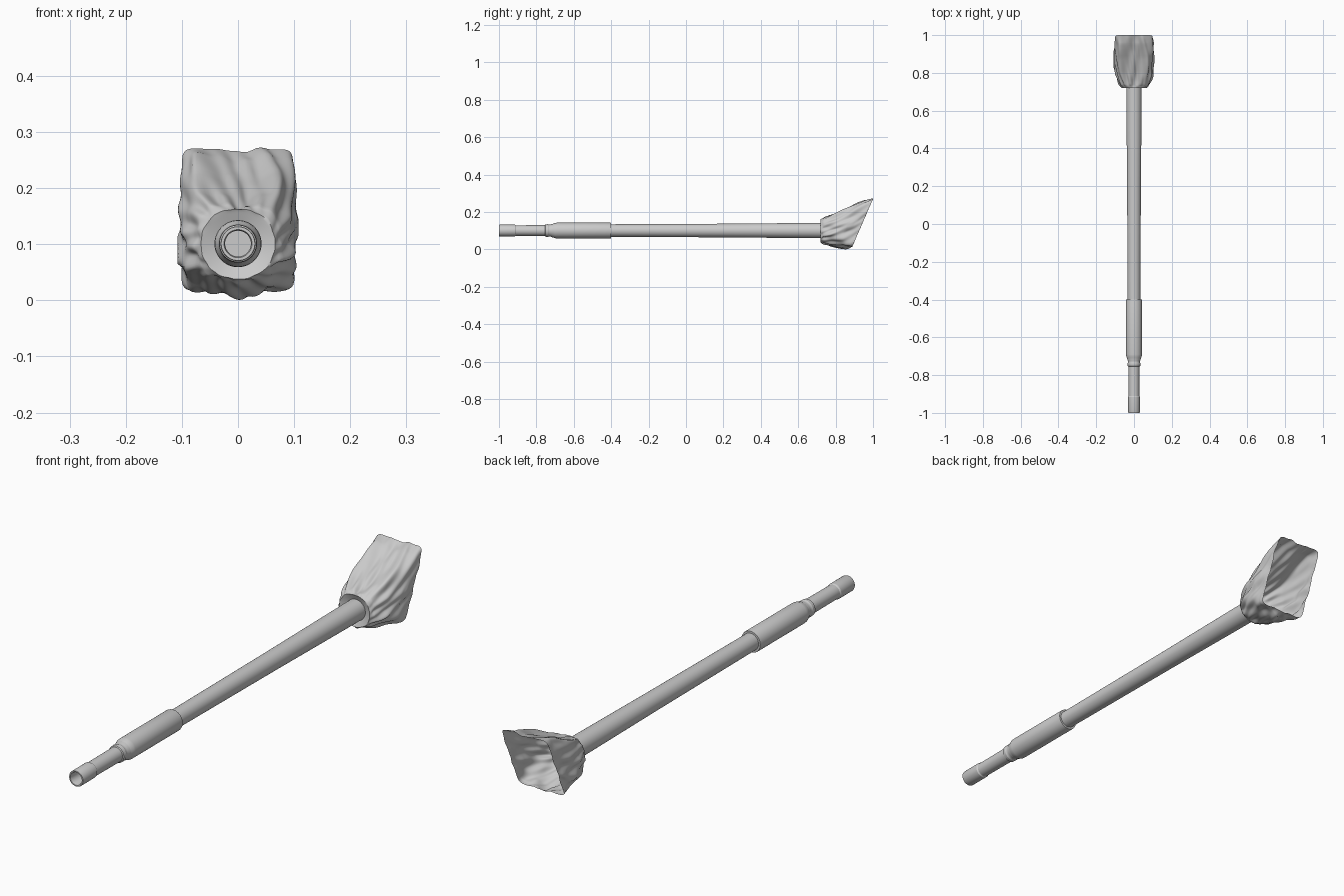
import bpy, bmesh, math

if "Cube" in bpy.data.objects:
    bpy.data.objects.remove(bpy.data.objects["Cube"])

AXIS_Z = 0.101

grey = bpy.data.materials.new("plain grey")
grey.diffuse_color = (0.6, 0.6, 0.6, 1)
grey.use_nodes = True
grey.node_tree.nodes["Principled BSDF"].inputs["Base Color"].default_value = grey.diffuse_color


def make_object(name, bm, angle):
    bmesh.ops.recalc_face_normals(bm, faces=bm.faces)
    mesh = bpy.data.meshes.new(name)
    bm.to_mesh(mesh)
    bm.free()
    ob = bpy.data.objects.new(name, mesh)
    bpy.context.collection.objects.link(ob)
    mesh.materials.append(grey)
    bpy.ops.object.select_all(action='DESELECT')
    ob.select_set(True)
    bpy.context.view_layer.objects.active = ob
    bpy.ops.object.shade_smooth_by_angle(angle=math.radians(angle))
    return ob


def bridge(bm, rings):
    n = len(rings[0])
    for a, b in zip(rings, rings[1:]):
        for i in range(n):
            j = (i + 1) % n
            bm.faces.new((a[i], a[j], b[j], b[i]))


def turned(name, profile, n=48):
    """Capped solid turned around the barrel axis from (y, radius) points."""
    bm = bmesh.new()
    rings = [[bm.verts.new((r * math.cos(2 * math.pi * i / n), y,
                            AXIS_Z + r * math.sin(2 * math.pi * i / n)))
              for i in range(n)] for y, r in profile]
    bridge(bm, rings)
    bm.faces.new(rings[0])
    bm.faces.new(rings[-1])
    return make_object(name, bm, 30)


# Muzzle with a bored end, and the thin front tube
turned("muzzle", [(-0.93, 0.023), (-0.993, 0.023), (-1.0, 0.025), (-1.0, 0.030),
                  (-0.997, 0.031), (-0.915, 0.031), (-0.91, 0.028), (-0.74, 0.029)])
# Stepped collar and thick sleeve
turned("collar", [(-0.755, 0.028), (-0.752, 0.033), (-0.738, 0.034), (-0.734, 0.032),
                  (-0.725, 0.032), (-0.715, 0.036), (-0.70, 0.036)])
turned("sleeve", [(-0.718, 0.034), (-0.70, 0.041), (-0.69, 0.042),
                  (-0.404, 0.042), (-0.40, 0.041), (-0.40, 0.033)])
# Long tapering tube
turned("main_tube", [(-0.41, 0.0335), (0.20, 0.0365), (0.60, 0.040), (0.745, 0.041)])

# Cloth cover: y top, y bottom, half width, z top, z bottom, squareness
STATIONS = [
    (0.728, 0.728, 0.041, 0.142, 0.060, 2.0),
    (0.719, 0.719, 0.066, 0.164, 0.038, 2.1),
    (0.738, 0.732, 0.076, 0.176, 0.034, 2.3),
    (0.800, 0.775, 0.094, 0.197, 0.026, 2.8),
    (0.880, 0.830, 0.102, 0.227, 0.017, 4.0),
    (0.955, 0.868, 0.101, 0.258, 0.016, 7.0),
    (1.000, 0.890, 0.100, 0.270, 0.017, 14.0),
]


def station(t):
    k = min(int(t), len(STATIONS) - 2)
    f = t - k
    return [a + (b - a) * f for a, b in zip(STATIONS[k], STATIONS[k + 1])]


def ridge(a, centre, width):
    d = math.atan2(math.sin(a - centre), math.cos(a - centre))
    return math.exp(-(d / width) ** 2)


def cover_point(t, a):
    yt, yb, hw, zt, zb, p = station(t)
    c, s = math.cos(a), math.sin(a)
    k = (abs(c) ** p + abs(s) ** p) ** (-1 / p)
    u, v = c * k, s * k
    # Folds twist along the cloth and die out at both ends
    env = max(0, min(1, (t - 0.8) / 1.5)) * (1 - 0.65 * max(0, t - 4.5) / 1.5)
    tw = 0.22 * t
    fold = 0.0035 * math.sin(9 * a + 1.7 * t)
    fold += 0.0025 * math.sin(17 * a - 2.3 * t + 1)
    fold += 0.010 * ridge(a, 2.25 - 0.05 * tw, 0.11)
    fold += 0.011 * ridge(a, 0.62 + 0.45 * tw, 0.12)
    fold -= 0.013 * ridge(a, 1.5, 0.45)
    fold += 0.007 * ridge(a, -0.9 + tw, 0.12)
    fold += 0.007 * ridge(a, -2.3 - 0.5 * tw, 0.12)
    fold *= env
    # Sagging seam below
    sag = 0.016 * ridge(a, -math.pi / 2, 0.25) * math.exp(-((t - 4) / 1.4) ** 2)
    x = u * hw + c * fold
    z = (zt + zb) / 2 + v * (zt - zb) / 2 + s * fold - sag
    y = yb + (yt - yb) * (v + 1) / 2
    return max(-0.108, min(0.108, x)), y, max(0.001, min(0.272, z))


bm = bmesh.new()
N, M = 160, 42
rings = [[bm.verts.new(cover_point(6 * m / M, 2 * math.pi * i / N))
          for i in range(N)] for m in range(M + 1)]
bridge(bm, rings)
make_object("cloth_cover", bm, 60)
